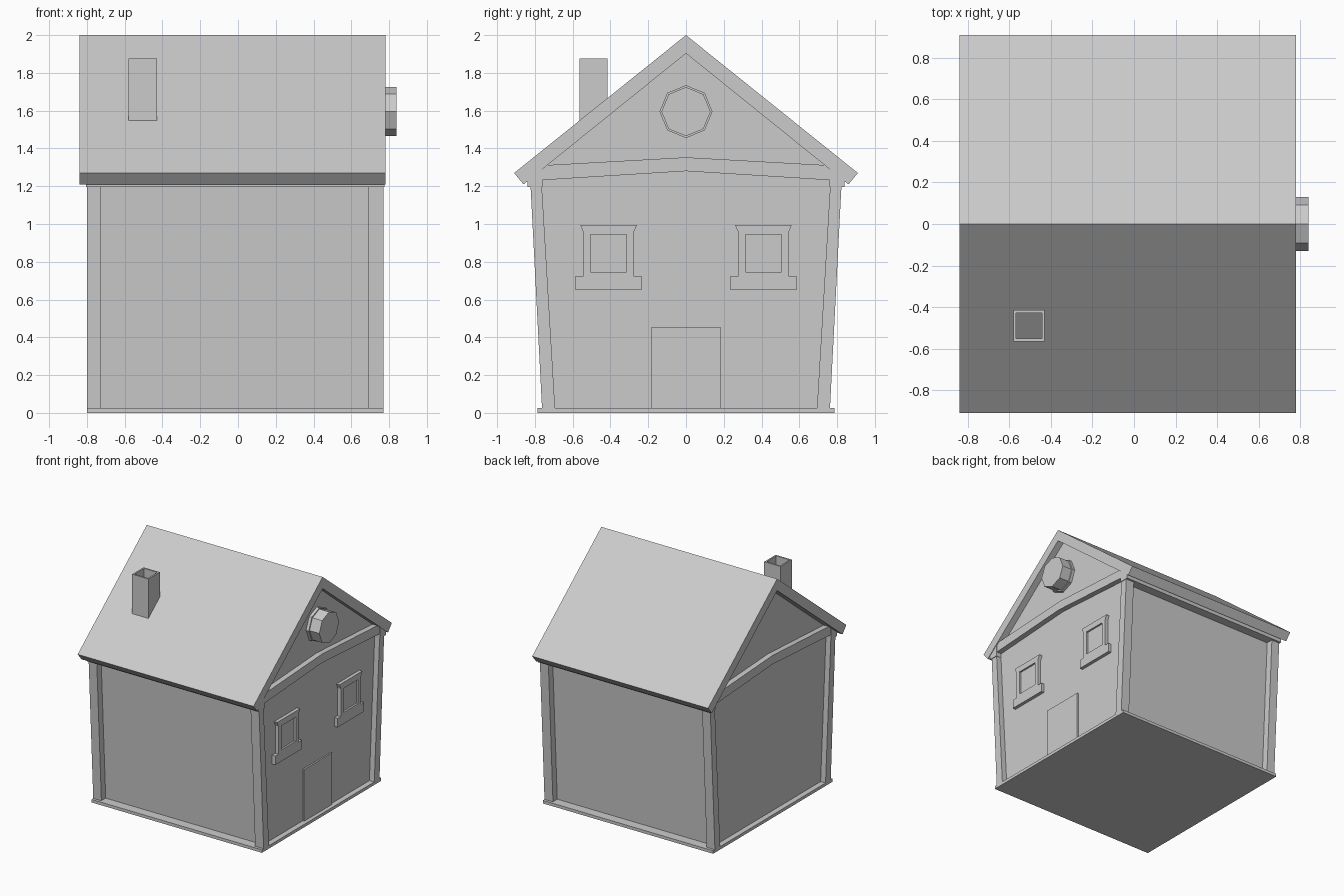
import bpy, bmesh, math

if "Cube" in bpy.data.objects:
    bpy.data.objects.remove(bpy.data.objects["Cube"])


def prism(name, pts, x0, x1):
    """Extrude a (y, z) outline along x from x0 to x1."""
    bm = bmesh.new()
    face = bm.faces.new([bm.verts.new((x0, y, z)) for y, z in pts])
    ext = bmesh.ops.extrude_face_region(bm, geom=[face], use_keep_orig=True)
    verts = [g for g in ext["geom"] if isinstance(g, bmesh.types.BMVert)]
    bmesh.ops.translate(bm, vec=(x1 - x0, 0, 0), verts=verts)
    bmesh.ops.recalc_face_normals(bm, faces=bm.faces)
    me = bpy.data.meshes.new(name)
    bm.to_mesh(me)
    bm.free()
    ob = bpy.data.objects.new(name, me)
    bpy.context.collection.objects.link(ob)
    return ob


def box(name, x0, x1, y0, y1, z0, z1):
    return prism(name, [(y0, z0), (y1, z0), (y1, z1), (y0, z1)], x0, x1)


def cut(ob, cutter):
    """Subtract the cutter, then remove it."""
    mod = ob.modifiers.new("cut", 'BOOLEAN')
    mod.operation = 'DIFFERENCE'
    mod.solver = 'EXACT'
    mod.object = cutter
    cutter.hide_render = True
    bpy.context.view_layer.objects.active = ob
    bpy.ops.object.modifier_apply(modifier=mod.name)
    bpy.data.objects.remove(cutter, do_unlink=True)


def mirrored(pts):
    """Complete a right-half outline with its left half."""
    return pts + [(-y, z) for y, z in reversed(pts) if y > 1e-6]


def octagon(r, cz):
    return [(r * math.cos(i * math.pi / 4), cz + r * math.sin(i * math.pi / 4))
            for i in range(8)]


# Plinth and recessed wall body
box("plinth", -0.80, 0.77, -0.785, 0.785, 0, 0.025)
prism("walls", [(-0.705, 0.02), (0.705, 0.02), (0.77, 1.29), (0, 1.908), (-0.77, 1.29)],
      -0.755, 0.725)

# End frames: leaning corner posts joined by a peaked tie beam
right_half = [(0.825, 1.241), (0.762, 0.02), (0.693, 0.02), (0.765, 1.232)]
left_half = [(-y, z) for y, z in reversed(right_half)]
frame = ([(0, 1.353), (0.735, 1.312)] + right_half + [(0, 1.28)]
         + left_half + [(-0.735, 1.312)])
prism("front_frame", frame, 0.692, 0.77)
prism("rear_frame", frame, -0.80, -0.725)

# Eave plates below the roof edges
for s, n in ((1, "left"), (-1, "right")):
    prism("eave_plate_" + n,
          [(s * 0.76, 1.195), (s * 0.84, 1.195), (s * 0.84, 1.23), (s * 0.76, 1.29)],
          -0.805, 0.775)

# Roof slab
prism("roof", [(0, 2.0), (0.91, 1.27), (0.86, 1.21), (0, 1.903),
               (-0.86, 1.21), (-0.91, 1.27)], -0.84, 0.78)

# Chimney: open tube standing on the roof slope
roof_z = lambda y: 2.0 - 0.802 * abs(y) - 0.03
chimney = prism("chimney", [(-0.565, roof_z(-0.565)), (-0.415, roof_z(-0.415)),
                            (-0.415, 1.875), (-0.565, 1.875)], -0.58, -0.43)
cut(chimney, box("flue", -0.567, -0.443, -0.552, -0.428, 1.4, 2.0))

# Windows: sill, jambs and flared lintel in one outline, with a shallow pane
for s, n in ((1, "left"), (-1, "right")):
    outline = mirrored([(0.175, 0.65), (0.175, 0.725), (0.133, 0.725),
                        (0.133, 0.955), (0.15, 0.995)])
    c = s * 0.41
    win = prism("window_" + n, [(y + c, z) for y, z in outline], 0.70, 0.753)
    cut(win, box("pane", 0.738, 0.80, c - 0.095, c + 0.095, 0.745, 0.945))

# Door and octagonal gable window
box("door", 0.70, 0.738, -0.183, 0.183, 0.02, 0.455)
prism("gable_window_ring", octagon(0.14, 1.595), 0.70, 0.75)
prism("gable_window", octagon(0.13, 1.595), 0.70, 0.84)
